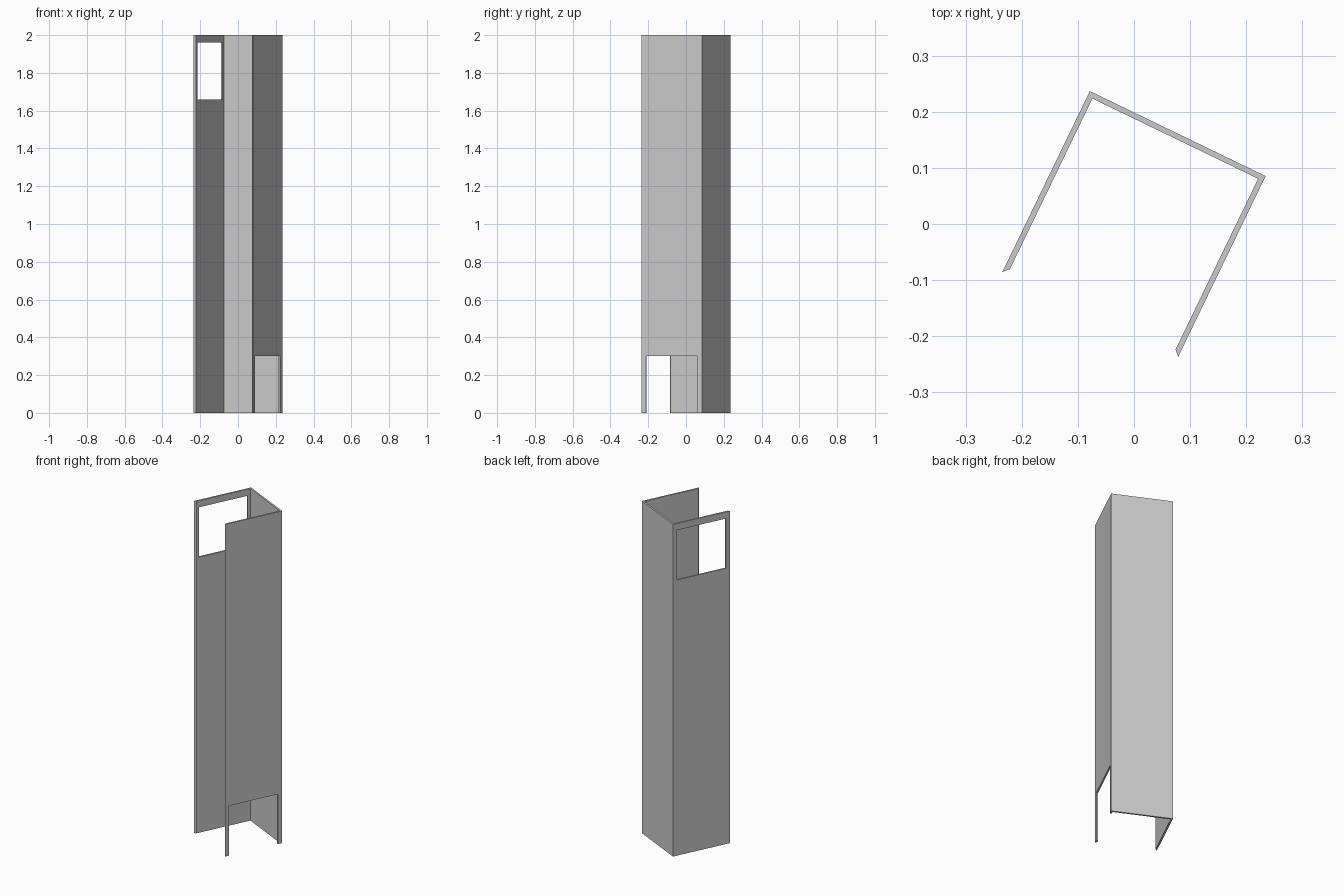
import bpy, bmesh
from math import radians
from mathutils import Matrix

if "Cube" in bpy.data.objects:
    bpy.data.objects.remove(bpy.data.objects["Cube"])

W, D, T, H = 0.174, 0.179, 0.01, 2.0      # half width, half depth, thickness, height
ROT = Matrix.Rotation(radians(-25.8), 4, 'Z')


def make_object(name, bm):
    bm.transform(ROT)
    bmesh.ops.recalc_face_normals(bm, faces=bm.faces)
    mesh = bpy.data.meshes.new(name)
    bm.to_mesh(mesh)
    bm.free()
    obj = bpy.data.objects.new(name, mesh)
    bpy.context.collection.objects.link(obj)
    return obj


def box_cutter(name, x, z0, z1, half=0.152):
    bm = bmesh.new()
    bmesh.ops.create_cube(bm, size=1, matrix=Matrix.Translation((x, 0, (z0 + z1) / 2))
                          @ Matrix.Diagonal((0.1, 2 * half, z1 - z0, 1)))
    obj = make_object(name, bm)
    obj.hide_render = True
    return obj


# Three-sided shaft: U profile with mitred open ends, extruded upward
outer = [(-W, -D), (-W, D), (W, D), (W, -D)]
w, d = W - T, D - T
inner = [(w, -d), (w, d), (-w, d), (-w, -d)]
bm = bmesh.new()
face = bm.faces.new([bm.verts.new((x, y, 0)) for x, y in outer + inner])
top = bmesh.ops.extrude_face_region(bm, geom=[face], use_keep_orig=True)
bmesh.ops.translate(bm, vec=(0, 0, H),
                    verts=[v for v in top['geom'] if isinstance(v, bmesh.types.BMVert)])
shaft = make_object("shaft_walls", bm)

# Window high in the left wall, doorway at the foot of the right wall
cutters = [box_cutter("window_cutter", -W, 1.66, 1.96),
           box_cutter("doorway_cutter", W, -0.1, 0.30)]
for c in cutters:
    mod = shaft.modifiers.new(c.name, 'BOOLEAN')
    mod.operation = 'DIFFERENCE'
    mod.solver = 'EXACT'
    mod.object = c

# Apply the cuts and drop the cutters
bpy.context.view_layer.objects.active = shaft
for c in cutters:
    bpy.ops.object.modifier_apply(modifier=c.name)
for c in cutters:
    bpy.data.objects.remove(c)
